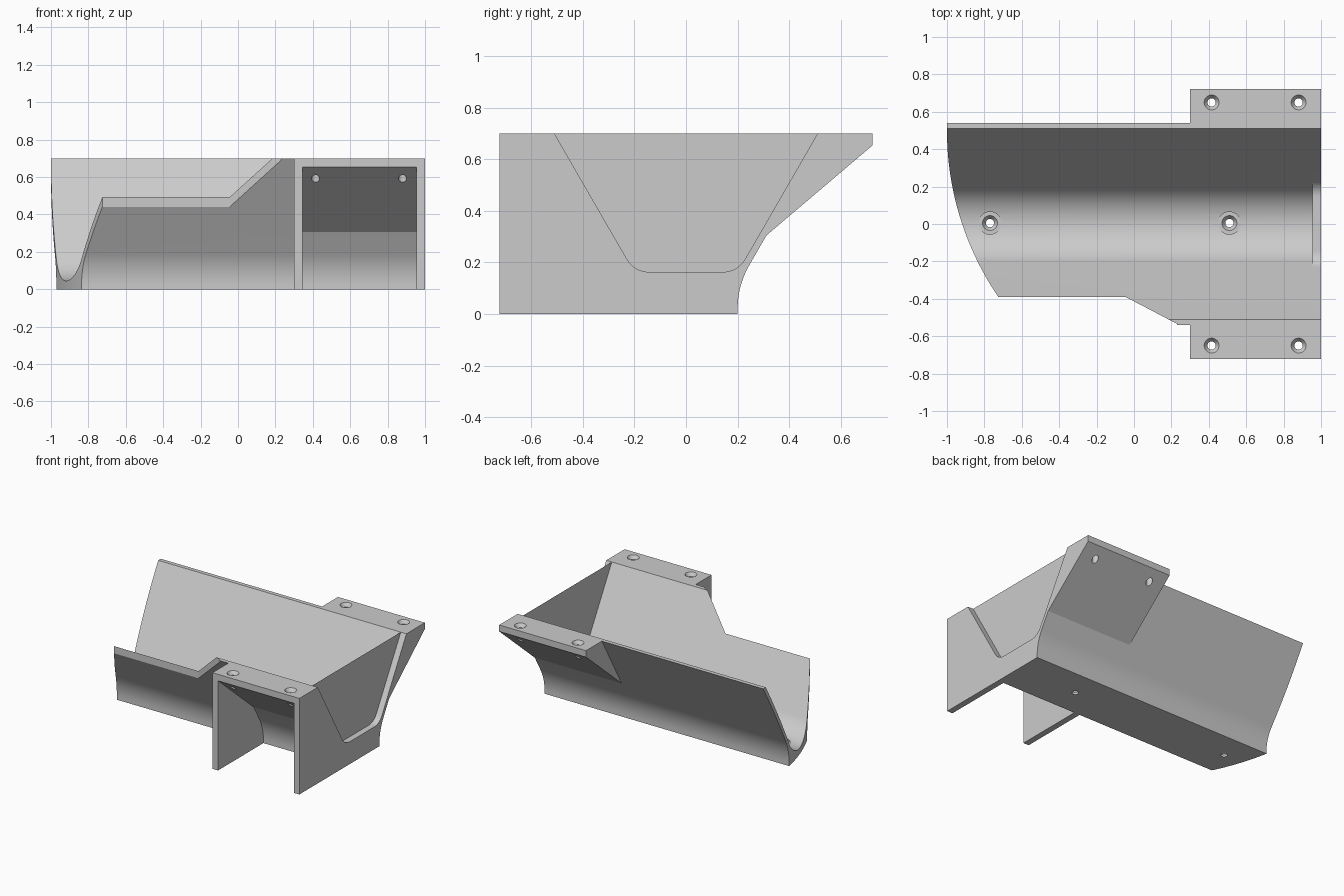
import bpy
import bmesh
from math import sin, cos, tan, radians, sqrt, tau
from mathutils import Vector

cube = bpy.data.objects.get("Cube")
if cube:
    bpy.data.objects.remove(cube)

TOP, SLOPE = 0.7, tan(radians(60))
INNER, OUTER = 0.51, 0.54          # half widths of the walls at the top
RIB = 0.045
FLANGE = 0.3                       # where the mounting flanges begin


def wall(half, z):
    """Distance of a sloping wall from the middle at height z."""
    return half - (TOP - z) / SLOPE


def link(name, bm):
    bmesh.ops.recalc_face_normals(bm, faces=bm.faces)
    mesh = bpy.data.meshes.new(name)
    bm.to_mesh(mesh)
    bm.free()
    obj = bpy.data.objects.new(name, mesh)
    bpy.context.collection.objects.link(obj)
    return obj


def prism(name, points, offset):
    """Closed polygon of 3D points, extruded by an offset."""
    bm = bmesh.new()
    face = bm.faces.new([bm.verts.new(p) for p in points])
    geom = bmesh.ops.extrude_face_region(bm, geom=[face])["geom"]
    verts = [g for g in geom if isinstance(g, bmesh.types.BMVert)]
    bmesh.ops.translate(bm, verts=verts, vec=offset)
    return link(name, bm)


def along_x(name, section, x0, x1):
    return prism(name, [(x0, y, z) for y, z in section], (x1 - x0, 0, 0))


def lathe(name, profile, x, y, n=32):
    """Turned solid around a vertical axis."""
    bm = bmesh.new()
    rings = [[bm.verts.new((x + r * cos(tau * i / n), y + r * sin(tau * i / n), z))
              for i in range(n)] for r, z in profile]
    for a, b in zip(rings, rings[1:]):
        for i in range(n):
            j = (i + 1) % n
            bm.faces.new((a[i], a[j], b[j], b[i]))
    bm.faces.new(rings[0])
    bm.faces.new(rings[-1])
    return link(name, bm)


def arc(cy, cz, r, start, end, n):
    angles = [radians(start + (end - start) * i / n) for i in range(n + 1)]
    return [(cy + r * cos(a), cz + r * sin(a)) for a in angles]


def mirrored(half):
    """Complete a section from its +y half, listed from bottom to top."""
    return half + [(-y, z) for y, z in reversed(half)]


def combine(obj, other, operation):
    other.hide_render = True
    mod = obj.modifiers.new(operation, "BOOLEAN")
    mod.operation, mod.solver, mod.object = operation, "EXACT", other
    bpy.context.view_layer.objects.active = obj
    bpy.ops.object.modifier_apply(modifier=mod.name)
    bpy.data.objects.remove(other)


# Solid body with rounded outer flanks
base = 0.2
corner = TOP - (OUTER - base) * SLOPE
t = 0.09
r = t / tan(radians(15))
flank = arc(base + r, corner - t, r, 180, 150, 12)
chute = along_x("chute", mirrored([(base, 0)] + flank + [(OUTER, TOP)]), -1, 1)

# Wedge flanges on both sides, and two ribs under the front one
wedge = [(0, TOP), (0.722, TOP), (0.722, 0.653), (0.2, 0.21), (0, 0.21)]
for s in (1, -1):
    combine(chute, along_x("flange", [(s * y, z) for y, z in wedge], FLANGE, 1), "UNION")
leg = [(-0.722, 0), (0, 0), (0, TOP), (-0.722, TOP)]
for x in (FLANGE, 1 - RIB):
    combine(chute, along_x("rib", leg, x, x + RIB), "UNION")

# Rounded trough, stopping at the end lip
floor = 0.045
apex = TOP - INNER * SLOPE
r = floor - apex
over = (wall(INNER, 0.8), 0.8)
trough = mirrored(arc(0, floor + r, r, -90, -30, 20)[1:] + [over])
trough.append((0, floor))
combine(chute, along_x("trough_cutter", trough, -1.2, 1 - RIB), "DIFFERENCE")

# Shallower opening above the lip
lip, r = 0.163, 0.1
start = wall(INNER, lip) - r * tan(radians(30))
opening = mirrored(arc(start, lip + r, r, -90, -30, 10) + [over])
combine(chute, along_x("lip_cutter", opening, 1 - RIB, 1.2), "DIFFERENCE")

# Curved mouth and lowered front wall, trimmed straight down
R, touch, low = 1.58, 0.5, -0.39
ys = [touch + (low - touch) * i / 32 for i in range(33)]
plan = [(-1 + R - sqrt(R * R - (y - touch) ** 2), y) for y in ys]
plan += [(-0.045, low), (0.23, -0.534), (0.23, -0.9), (-1.2, -0.9), (-1.2, touch)]
cutter = prism("mouth_cutter", [(x, y, -0.1) for x, y in plan], (0, 0, 1))
combine(chute, cutter, "DIFFERENCE")

# Countersunk screw holes in the flanges and floor
sink = [(0.022, 0.4), (0.022, 0.675), (0.047, 0.71)]
for x in (0.415, 0.88):
    for y in (-0.65, 0.65):
        combine(chute, lathe("flange_hole", sink, x, y), "DIFFERENCE")
bore = [(0.022, -0.1), (0.022, 0.015), (0.04, 0.04), (0.06, 0.04), (0.06, 0.12)]
for x in (-0.77, 0.51):
    combine(chute, lathe("floor_hole", bore, x, 0.005), "DIFFERENCE")

# Single grey finish
grey = bpy.data.materials.new("light_grey")
grey.use_nodes = True
colour = (0.6, 0.6, 0.6, 1)
grey.diffuse_color = colour
grey.node_tree.nodes["Principled BSDF"].inputs["Base Color"].default_value = colour
chute.data.materials.clear()
chute.data.materials.append(grey)
for poly in chute.data.polygons:
    poly.material_index = 0

bpy.ops.object.select_all(action="DESELECT")
chute.select_set(True)
bpy.context.view_layer.objects.active = chute
bpy.ops.object.shade_smooth_by_angle(angle=radians(15))
